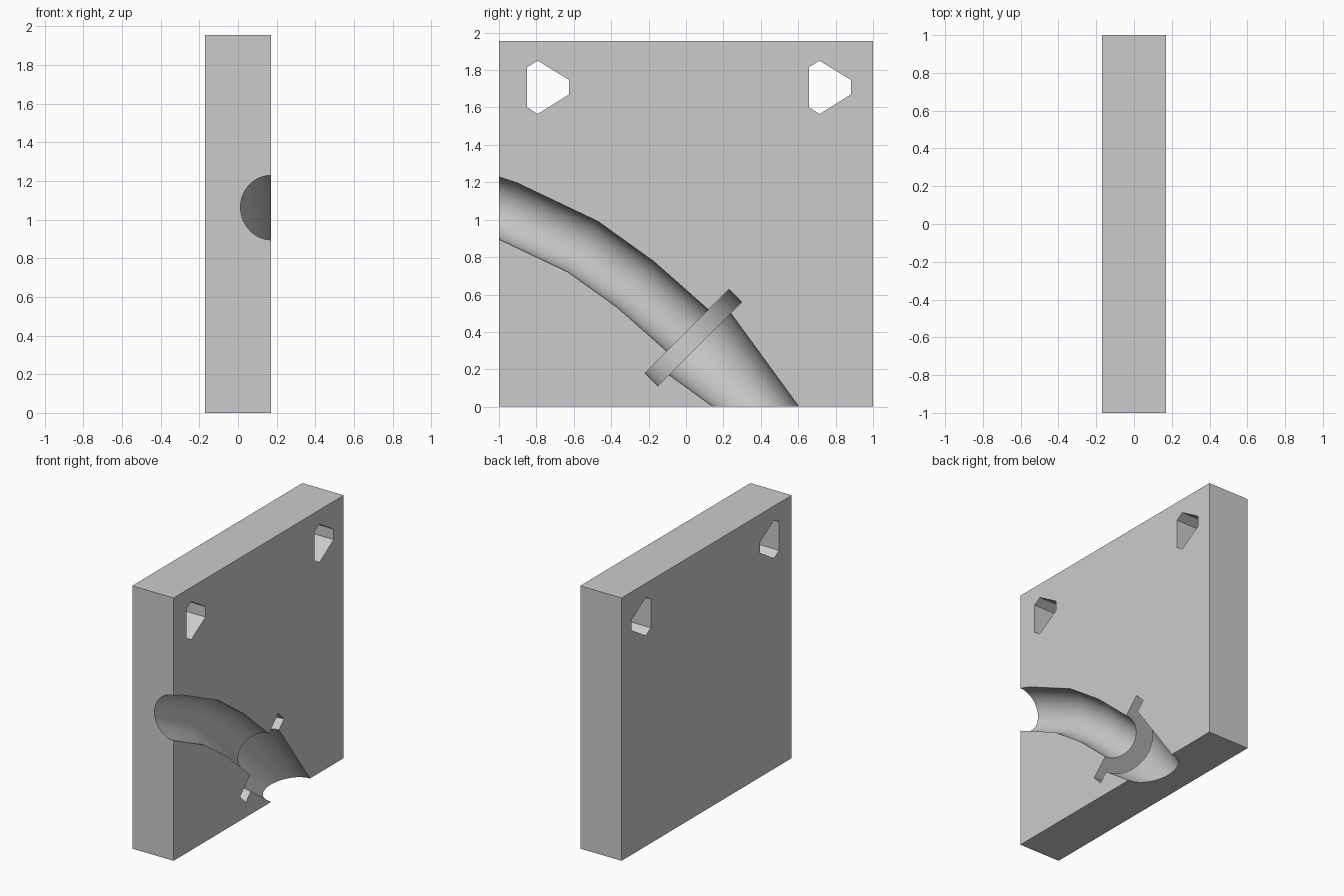
import bpy, bmesh, math
from mathutils import Vector

cube = bpy.data.objects.get("Cube")
if cube:
    bpy.data.objects.remove(cube, do_unlink=True)

HALF_T, HALF_W, HEIGHT = 0.17, 1.0, 1.955
SIDES = 64

grey = bpy.data.materials.new("plain_grey")
grey.use_nodes = True
colour = (0.6, 0.6, 0.6, 1)
grey.diffuse_color = colour
grey.node_tree.nodes["Principled BSDF"].inputs["Base Color"].default_value = colour


def add_object(name, bm):
    bmesh.ops.recalc_face_normals(bm, faces=bm.faces)
    mesh = bpy.data.meshes.new(name)
    bm.to_mesh(mesh)
    bm.free()
    mesh.materials.append(grey)
    obj = bpy.data.objects.new(name, mesh)
    bpy.context.collection.objects.link(obj)
    return obj


def loft(name, rings):
    """Closed solid through a list of equal-sized rings of points."""
    bm = bmesh.new()
    loops = [[bm.verts.new(p) for p in ring] for ring in rings]
    for a, b in zip(loops, loops[1:]):
        for i in range(len(a)):
            j = (i + 1) % len(a)
            bm.faces.new((a[i], a[j], b[j], b[i]))
    bm.faces.new(loops[0])
    bm.faces.new(loops[-1])
    return add_object(name, bm)


def round_sweep(name, path, radii):
    """Round solid with mitred joints, its axis lying on the slab's +x face."""
    pts = [Vector((HALF_T, y, z)) for y, z in path]
    rings = []
    for i, (p, r) in enumerate(zip(pts, radii)):
        d_in = (p - pts[max(i - 1, 0)]).normalized()
        d_out = (pts[min(i + 1, len(pts) - 1)] - p).normalized()
        tangent = (d_in + d_out).normalized()
        normal = Vector((0, -tangent.z, tangent.y))
        stretch = 1 / tangent.dot(d_out if d_out.length else d_in)
        angles = [2 * math.pi * (k + 0.5) / SIDES for k in range(SIDES)]
        rings.append([p + Vector((r * math.cos(a), 0, 0))
                      + normal * (r * stretch * math.sin(a)) for a in angles])
    return loft(name, rings)


# Slab
bm = bmesh.new()
bmesh.ops.create_cube(bm, size=1)
for v in bm.verts:
    v.co = (v.co.x * 2 * HALF_T, v.co.y * 2 * HALF_W, (v.co.z + 0.5) * HEIGHT)
slab = add_object("mould_half", bm)

# Bent channel, collar groove and tapering funnel
cutters = [
    round_sweep("channel_cutter",
                [(-1.25, 1.147), (-0.96, 1.05), (-0.552, 0.856),
                 (-0.27, 0.654), (0.006, 0.41), (0.04, 0.37)], [0.157] * 6),
    round_sweep("collar_cutter", [(0.006, 0.403), (0.074, 0.335)], [0.318] * 2),
    round_sweep("funnel_cutter", [(0.04, 0.37), (0.64, -0.23)], [0.241, 0.107]),
]

# Two clipped-triangle holes through the top corners
hole = [(-0.85, 1.815), (-0.793, 1.85), (-0.625, 1.747),
        (-0.625, 1.67), (-0.793, 1.565), (-0.85, 1.602)]
for shift in (0, 1.507):
    cutters.append(loft("hole_cutter", [[(x, y + shift, z) for y, z in hole]
                                        for x in (-0.4, 0.4)]))

# Cut everything out of the slab, then drop the cutters
for cutter in cutters:
    cutter.hide_render = True
    mod = slab.modifiers.new(cutter.name, 'BOOLEAN')
    mod.operation, mod.solver, mod.object = 'DIFFERENCE', 'EXACT', cutter
bpy.context.view_layer.update()
result = bpy.data.meshes.new_from_object(
    slab.evaluated_get(bpy.context.evaluated_depsgraph_get()))
slab.modifiers.clear()
slab.data = result
for cutter in cutters:
    bpy.data.objects.remove(cutter, do_unlink=True)

# Smooth channel walls, crisp edges
bpy.ops.object.select_all(action='DESELECT')
slab.select_set(True)
bpy.context.view_layer.objects.active = slab
bpy.ops.object.shade_smooth_by_angle(angle=math.radians(25))
